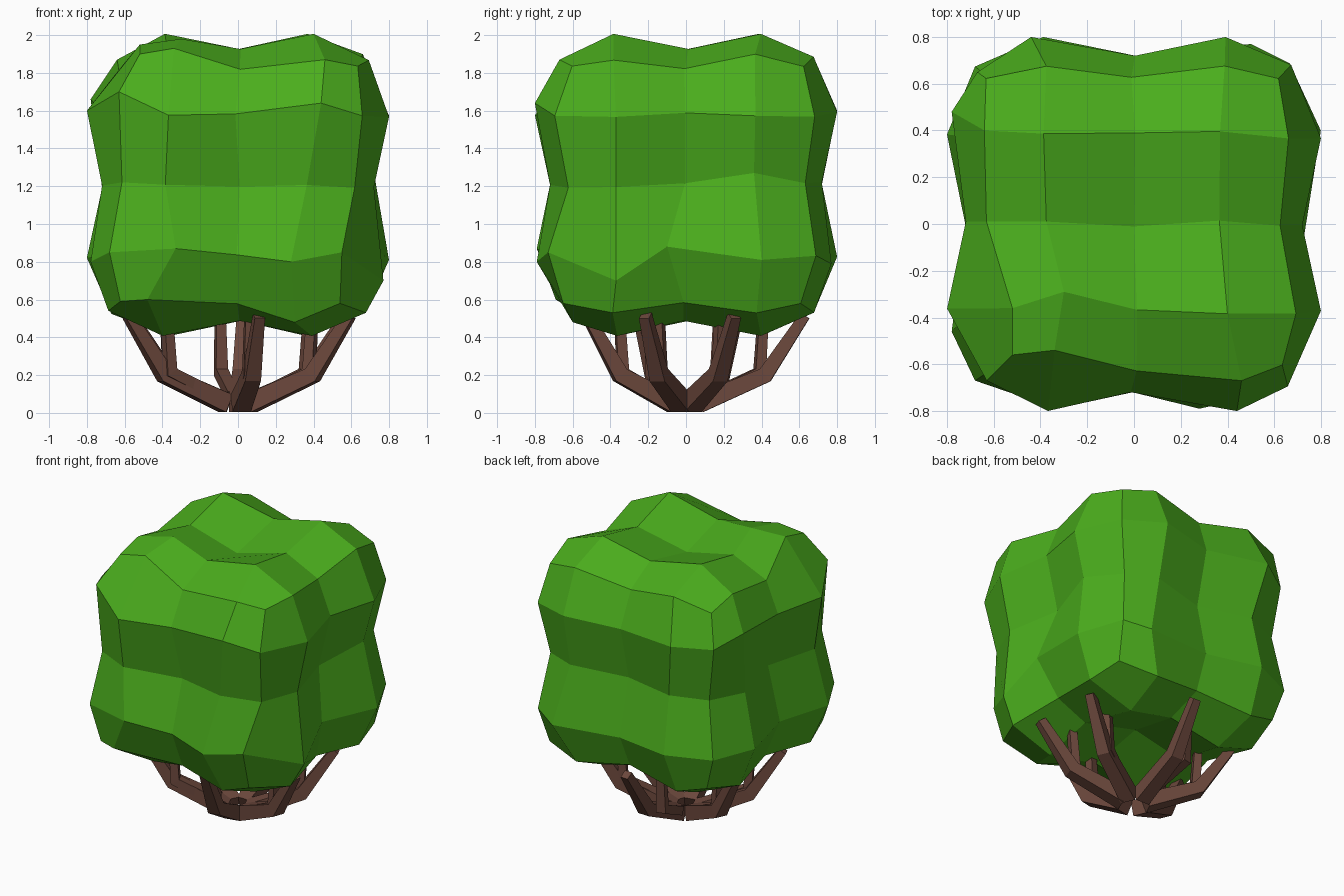
import bpy, bmesh, math, random
from mathutils import Vector

random.seed(4)
if "Cube" in bpy.data.objects:
    bpy.data.objects.remove(bpy.data.objects["Cube"], do_unlink=True)


def material(name, rgb):
    m = bpy.data.materials.new(name)
    m.use_nodes = True
    m.diffuse_color = (*rgb, 1)
    m.node_tree.nodes["Principled BSDF"].inputs["Base Color"].default_value = (*rgb, 1)
    return m


def add_object(name, bm, mat):
    bmesh.ops.recalc_face_normals(bm, faces=bm.faces)
    me = bpy.data.meshes.new(name)
    bm.to_mesh(me)
    bm.free()
    me.materials.append(mat)
    ob = bpy.data.objects.new(name, me)
    bpy.context.collection.objects.link(ob)
    return ob


leaf = material("leaf green", (0.07, 0.42, 0.012))
bark = material("bark brown", (0.15, 0.065, 0.046))

# Foliage: a gridded cube pulled into eight rounded corner lobes
LOBE = 0.38
MIDDLE = 1.207
RADII = (0.42, 0.34, 0.25)   # on a lobe, between two lobes, at a face centre

# Irregular corners of the foliage: grid position -> place
UNEVEN = {
    (1, -2, 1): (0.44, -0.8, 1.64),
    (1, -2, 2): (0.46, -0.67, 1.87),
    (-1, -2, 2): (-0.34, -0.54, 1.93),
    (-2, -1, 2): (-0.52, -0.36, 1.95),
    (-1, -1, 2): (-0.3, -0.29, 1.98),
    (-2, -2, 1): (-0.63, -0.67, 1.7),
    (-2, -2, 2): (-0.52, -0.56, 1.9),
    (1, -2, -1): (0.28, -0.79, 0.8),
    (-1, -2, -1): (-0.33, -0.79, 0.87),
    (2, -2, -1): (0.55, -0.73, 0.85),
    (-1, -2, -2): (-0.48, -0.69, 0.6),
    (2, -1, -1): (0.77, -0.37, 0.7),
    (2, 1, 0): (0.72, 0.36, 1.27),
    (-2, 1, 2): (-0.64, 0.4, 1.87),
    (-2, 1, 1): (-0.78, 0.48, 1.66),
    (-2, 2, 1): (-0.67, 0.65, 1.58),
    (-1, 2, 1): (-0.44, 0.8, 1.6),
    (-2, -2, -1): (-0.68, -0.67, 0.85),
    (-2, -1, -1): (-0.78, -0.46, 0.8),
    (2, -2, -2): (0.54, -0.65, 0.58),
    (1, -2, -2): (0.3, -0.6, 0.48),
    (2, 0, -1): (0.72, -0.1, 0.88),
    (1, 2, -1): (0.5, 0.77, 0.79),
}

bm = bmesh.new()
bmesh.ops.create_cube(bm, size=2)
bmesh.ops.subdivide_edges(bm, edges=bm.edges[:], cuts=3, use_grid_fill=True)
for v in bm.verts:
    grid = tuple(round(c * 2) for c in v.co)
    centre = Vector([LOBE * (g > 0) - LOBE * (g < 0) for g in grid])
    outward = Vector([int(g / 2) for g in grid]).normalized()
    wobble = Vector([random.uniform(-1, 1) for _ in grid]) * 0.05
    outward = (outward + wobble).normalized()
    v.co = centre + outward * RADII[grid.count(0)] + Vector((0, 0, MIDDLE))
    if grid in UNEVEN:
        v.co = UNEVEN[grid]
add_object("foliage", bm, leaf)


# Branches: square tapered limbs swept along a path in a vertical plane
def limb(bm, path, widths, degrees):
    angle = math.radians(degrees)
    out = Vector((math.cos(angle), math.sin(angle), 0))
    side = Vector((-math.sin(angle), math.cos(angle), 0))
    up = Vector((0, 0, 1))
    pts = [out * r + up * z for r, z in path]
    rings = []
    for i, p in enumerate(pts):
        along = (pts[min(i + 1, len(pts) - 1)] - pts[max(i - 1, 0)]).normalized()
        across = side.cross(along)
        h = widths[i] / 2
        rings.append([bm.verts.new(p + side * a * h + across * b * h)
                      for a, b in ((-1, -1), (1, -1), (1, 1), (-1, 1))])
    for a, b in zip(rings, rings[1:]):
        for k in range(4):
            n = (k + 1) % 4
            bm.faces.new((a[k], a[n], b[n], b[k]))
    bm.faces.new(rings[0])
    bm.faces.new(rings[-1])


# Each branch: direction, direction of its upright fork, reach
BRANCHES = ((-20, -20, 1), (24, 26, 1), (88, 103, 1),
            (155, 155, 1), (203, 206, 1), (282, 280, 0.85))
for i, (main, fork, reach) in enumerate(BRANCHES):
    bm = bmesh.new()
    limb(bm, [(0.07, 0.05), (0.42 * reach, 0.2), (0.63 * reach, 0.515)],
         (0.1, 0.085, 0.055), main)
    limb(bm, [(0.12, 0.085), (0.4 * reach, 0.215), (0.42 * reach, 0.52)],
         (0.06, 0.065, 0.05), fork)
    add_object(f"branch_{i + 1}", bm, bark)
